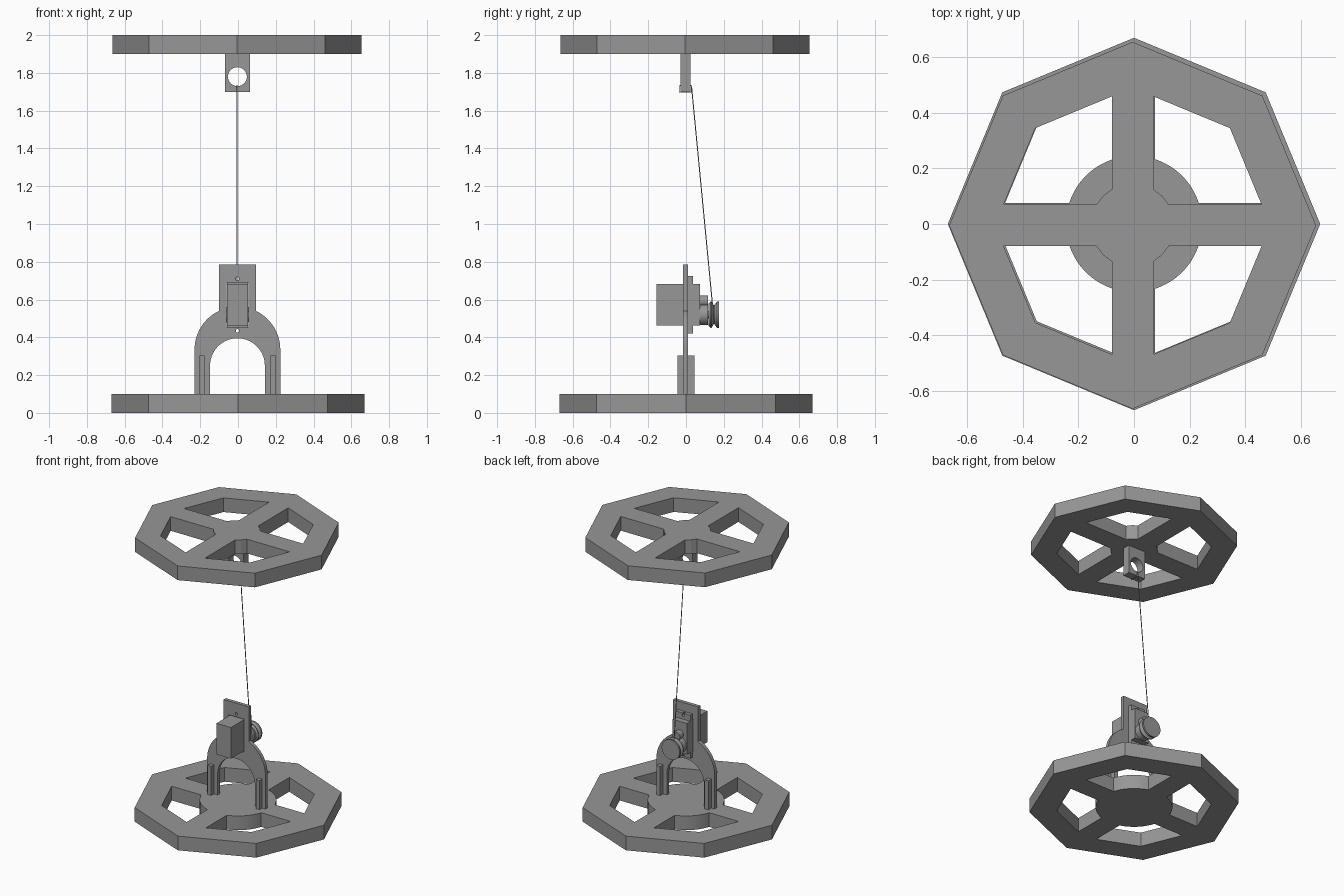
import bpy, bmesh, math
from mathutils import Matrix, Vector

if "Cube" in bpy.data.objects:
    bpy.data.objects.remove(bpy.data.objects["Cube"])

grey = bpy.data.materials.new("plain_grey")
grey.diffuse_color = (0.31, 0.31, 0.31, 1)
grey.use_nodes = True
grey.node_tree.nodes["Principled BSDF"].inputs["Base Color"].default_value = grey.diffuse_color


def finish(name, me, smooth=False):
    bm = bmesh.new()
    bm.from_mesh(me)
    bmesh.ops.remove_doubles(bm, verts=bm.verts, dist=1e-5)
    bmesh.ops.recalc_face_normals(bm, faces=bm.faces)
    bm.to_mesh(me)
    bm.free()
    me.materials.clear()
    me.materials.append(grey)
    ob = bpy.data.objects.new(name, me)
    bpy.context.collection.objects.link(ob)
    if smooth:
        bpy.ops.object.select_all(action='DESELECT')
        ob.select_set(True)
        bpy.context.view_layer.objects.active = ob
        bpy.ops.object.shade_smooth_by_angle(angle=math.radians(30))
    else:
        me.shade_flat()
    return ob


def arc(cx, cy, r, a0, a1, n):
    return [(cx + r * math.cos(math.radians(a0 + (a1 - a0) * i / n)),
             cy + r * math.sin(math.radians(a0 + (a1 - a0) * i / n))) for i in range(n + 1)]


def circle(cx, cy, r, n=32):
    return arc(cx, cy, r, 0, 360, n)[:-1]


def rect(x0, x1, y0, y1):
    return [(x0, y0), (x1, y0), (x1, y1), (x0, y1)]


def plate(name, loops, lo, hi, upright=False, offset=(0, 0), smooth=False):
    """Extrude a flat outline with holes; upright ones lie in xz between y=lo and y=hi."""
    cu = bpy.data.curves.new(name, 'CURVE')
    cu.dimensions = '2D'
    cu.fill_mode = 'BOTH'
    cu.extrude = (hi - lo) / 2
    for loop in loops:
        sp = cu.splines.new('POLY')
        sp.points.add(len(loop) - 1)
        for p, (x, y) in zip(sp.points, loop):
            p.co = (x, y, 0, 1)
        sp.use_cyclic_u = True
    tmp = bpy.data.objects.new(name + "_outline", cu)
    bpy.context.collection.objects.link(tmp)
    deps = bpy.context.evaluated_depsgraph_get()
    me = bpy.data.meshes.new_from_object(tmp.evaluated_get(deps))
    bpy.data.objects.remove(tmp)
    mid = (lo + hi) / 2
    if upright:
        me.transform(Matrix.Translation((offset[0], mid, offset[1])) @ Matrix.Rotation(math.pi / 2, 4, 'X'))
    else:
        me.transform(Matrix.Translation((offset[0], offset[1], mid)))
    return finish(name, me, smooth)


def box(name, x, y, z):
    return plate(name, [rect(*x, *y)], *z)


def lathe_y(name, profile, cx, cz, n=40):
    """Turn (y, radius) points about an axis along y."""
    bm = bmesh.new()
    rings = [[bm.verts.new((cx + r * math.cos(2 * math.pi * i / n), y,
                            cz + r * math.sin(2 * math.pi * i / n))) for i in range(n)]
             for y, r in profile]
    for a, b in zip(rings, rings[1:]):
        for i in range(n):
            bm.faces.new((a[i], a[(i + 1) % n], b[(i + 1) % n], b[i]))
    bm.faces.new(rings[0])
    bm.faces.new(rings[-1])
    me = bpy.data.meshes.new(name)
    bm.to_mesh(me)
    bm.free()
    return finish(name, me, True)


# Octagonal spoked wheels
def wheel(name, radius, inner, hub, hub_steps, z, offset=(0, 0)):
    s = 0.075
    a = math.degrees(math.asin(s / hub))
    d = inner * math.sqrt(0.5)
    e = inner - s * (inner - d) / d
    hole = [(s, e), (d, d), (e, s)] + arc(0, 0, hub, a, 90 - a, hub_steps)
    loops = [circle(0, 0, radius, 8)]
    for k in range(4):
        c, t = round(math.cos(k * math.pi / 2)), round(math.sin(k * math.pi / 2))
        loops.append([(c * x - t * y, t * x + c * y) for x, y in hole])
    plate(name, loops, *z, offset=offset, smooth=hub_steps > 4)


wheel("base_wheel", 0.67, 0.495, 0.245, 16, (0, 0.1))
wheel("top_wheel", 0.66, 0.495, 0.15, 2, (1.9, 2.0), (-0.005, -0.005))

# Hanging bracket with a round eye
X = -0.003
plate("hanging_bracket", [rect(-0.067, 0.067, 1.70, 1.901), circle(0, 1.78, 0.05)],
      -0.03, 0.025, True, (X, 0), True)

# Arched stand with tower, motor window and screw holes
outline = ([(0.145, 0.1), (0.227, 0.1)] + arc(0, 0.335, 0.227, 0, 64.5, 14)
           + [(0.098, 0.785), (-0.098, 0.785)] + arc(0, 0.335, 0.227, 115.5, 180, 14)
           + [(-0.227, 0.1), (-0.145, 0.1)] + arc(0, 0.25, 0.145, 180, 0, 28))
plate("arch_stand", [outline, rect(-0.059, 0.059, 0.456, 0.688),
                     circle(0, 0.71, 0.009, 16), circle(0, 0.435, 0.009, 16)],
      -0.015, 0.01, True, (X, 0), True)
for side, label in ((-1, "left"), (1, "right")):
    c = X + side * 0.188
    box(label + "_gusset", (c - 0.014, c + 0.014), (-0.045, 0.045), (0.1, 0.305))

# Motor body, slotted mounting flange and gear cap
box("motor_body", (X - 0.056, X + 0.056), (-0.155, 0.075), (0.463, 0.682))
flange = ([(-0.056, 0.42), (-0.005, 0.42)] + arc(0, 0.435, 0.009, 236, -56, 14)
          + [(0.005, 0.42), (0.056, 0.42), (0.056, 0.725), (0.005, 0.725)]
          + arc(0, 0.71, 0.009, 56, -236, 14) + [(-0.005, 0.725), (-0.056, 0.725)])
plate("motor_flange", [flange], 0.0105, 0.036, True, (X, 0), True)
lathe_y("gear_cap_large", [(0.07, 0.055), (0.116, 0.055)], X, 0.52)
lathe_y("gear_cap_small", [(0.07, 0.03), (0.116, 0.03)], X, 0.592)

# Grooved pulley
lathe_y("pulley", [(0.11, 0.02), (0.12, 0.02), (0.12, 0.06), (0.131, 0.07), (0.135, 0.07), (0.147, 0.05),
                   (0.150, 0.05), (0.164, 0.07), (0.175, 0.07)], X, 0.52)

# Cord looped through the eye and down to the pulley
cu = bpy.data.curves.new("cord", 'CURVE')
cu.dimensions = '3D'
cu.bevel_depth = 0.003
cu.bevel_resolution = 1
cu.use_fill_caps = True
path = [(0.14, 0.575), (0.030, 1.72), (0.027, 1.733), (-0.033, 1.733), (-0.034, 1.697),
        (0.028, 1.697), (0.031, 1.72)]
sp = cu.splines.new('POLY')
sp.points.add(len(path) - 1)
for p, (y, z) in zip(sp.points, path):
    p.co = (X - 0.002, y, z, 1)
tmp = bpy.data.objects.new("cord_path", cu)
bpy.context.collection.objects.link(tmp)
me = bpy.data.meshes.new_from_object(tmp.evaluated_get(bpy.context.evaluated_depsgraph_get()))
bpy.data.objects.remove(tmp)
finish("cord", me, True)
